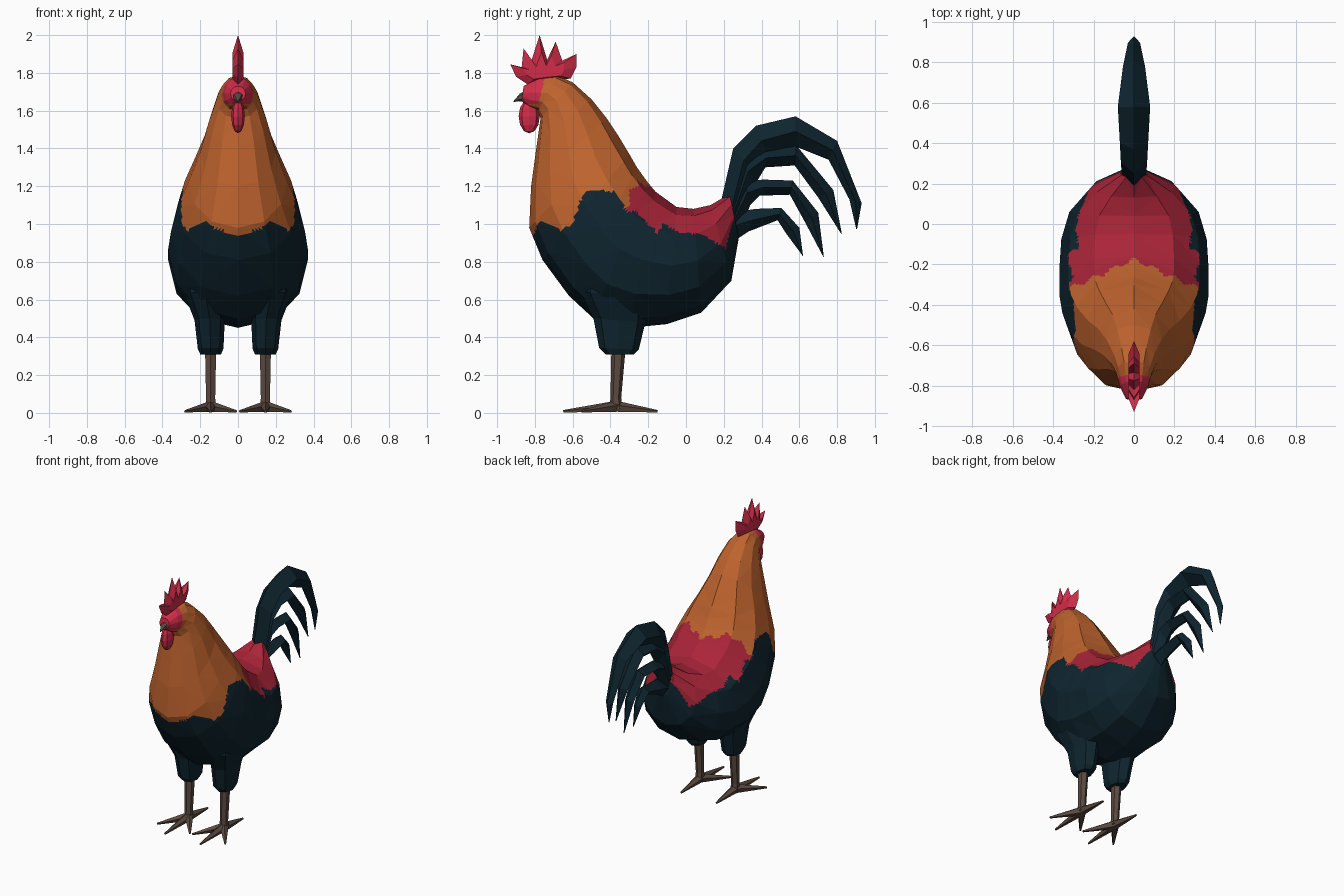
import bpy, bmesh, math
from mathutils import Vector


def material(name, rgb):
    m = bpy.data.materials.new(name)
    m.diffuse_color = (*rgb, 1)
    return m


NAVY = material("dark navy feathers", (0.0045, 0.018, 0.028))
ORANGE = material("orange hackle", (0.52, 0.125, 0.027))
CRIMSON = material("crimson saddle", (0.40, 0.018, 0.040))
RED = material("comb red", (0.64, 0.026, 0.068))
BROWN = material("leg brown", (0.105, 0.068, 0.052))
GREY = material("beak grey", (0.085, 0.070, 0.055))


def finish(name, bm, *mats):
    bmesh.ops.recalc_face_normals(bm, faces=bm.faces)
    me = bpy.data.meshes.new(name)
    bm.to_mesh(me)
    bm.free()
    ob = bpy.data.objects.new(name, me)
    for m in mats:
        me.materials.append(m)
    bpy.context.collection.objects.link(ob)
    return ob


def loft(sections, n, x0=0.0, power=1.0):
    """Skin rings; each section is (front y, z, back y, z, half width[, x offset])."""
    bm = bmesh.new()
    rings = []
    for ay, az, by, bz, w, *off in sections:
        cx = x0 + (off[0] if off else 0)
        ring = []
        for k in range(n):
            t = 2 * math.pi * k / n
            c, s = math.cos(t), math.sin(t)
            s = math.copysign(abs(s) ** power, s)
            ring.append(bm.verts.new((cx + w * s,
                                      (ay + by) / 2 + c * (ay - by) / 2,
                                      (az + bz) / 2 + c * (az - bz) / 2)))
        rings.append(ring)
    for a, b in zip(rings, rings[1:]):
        for k in range(n):
            j = (k + 1) % n
            bm.faces.new((a[k], a[j], b[j], b[k]))
    bm.faces.new(rings[0])
    bm.faces.new(rings[-1])
    return bm


def spike(name, p, q, r1, r2, mat, sides=5):
    """Tapered stick from p to q."""
    p, q = Vector(p), Vector(q)
    d = q - p
    bm = bmesh.new()
    bmesh.ops.create_cone(bm, cap_ends=True, segments=sides, radius1=r1, radius2=r2, depth=d.length)
    bm.transform(d.to_track_quat('Z', 'Y').to_matrix().to_4x4())
    bmesh.ops.translate(bm, verts=bm.verts, vec=(p + q) / 2)
    return finish(name, bm, mat)


def interp(points, x):
    if x <= points[0][0]:
        return points[0][1]
    for (x1, y1), (x2, y2) in zip(points, points[1:]):
        if x <= x2:
            return y1 + (y2 - y1) * (x - x1) / (x2 - x1)
    return points[-1][1]


# Body, neck and head: one loft from the rump to the face
bm = loft([
    (0.28, 0.93, 0.23, 1.16, 0.07),
    (0.24, 0.70, 0.13, 1.10, 0.21),
    (0.08, 0.53, 0.04, 1.08, 0.32),
    (-0.10, 0.47, -0.05, 1.09, 0.36),
    (-0.30, 0.45, -0.16, 1.17, 0.37),
    (-0.49, 0.50, -0.21, 1.23, 0.37),
    (-0.62, 0.62, -0.26, 1.30, 0.355),
    (-0.76, 0.81, -0.30, 1.37, 0.32),
    (-0.83, 0.98, -0.36, 1.47, 0.26),
    (-0.82, 1.20, -0.42, 1.56, 0.20),
    (-0.79, 1.42, -0.50, 1.66, 0.155),
    (-0.77, 1.56, -0.60, 1.75, 0.115),
    (-0.785, 1.60, -0.68, 1.785, 0.09),
    (-0.83, 1.615, -0.78, 1.775, 0.07),
    (-0.87, 1.65, -0.86, 1.73, 0.04)], 12, power=0.9)
bmesh.ops.triangulate(bm, faces=bm.faces)
bmesh.ops.subdivide_edges(bm, edges=bm.edges, cuts=7, use_grid_fill=True)

# Feather colour borders: lower edge of the bright plumage by y, saddle behind the hackle
hem = [(-0.83, 0.89), (-0.775, 1.02), (-0.66, 0.965), (-0.60, 1.0), (-0.56, 1.12),
       (-0.52, 1.18), (-0.37, 1.17), (-0.31, 1.06), (-0.27, 1.07), (-0.15, 0.95),
       (-0.12, 1.0), (-0.02, 0.95), (0.08, 0.95), (0.21, 0.87), (0.23, 0.95), (0.27, 1.08)]
for f in bm.faces:
    x, y, z = f.calc_center_median()
    x = abs(x)
    zigzag = 0.03 * abs((x / 0.05) % 2 - 1)
    if y < -0.765 - 0.25 * (1.7 - z) and z > 1.635:
        f.material_index = 3
    elif z < interp(hem, y):
        f.material_index = 0
    elif y < -0.19 - 0.45 * x + zigzag:
        f.material_index = 1
    else:
        f.material_index = 2
finish("body", bm, NAVY, ORANGE, CRIMSON, RED)

# Sickle tail feathers, diamond in section: (upper y, z, lower y, z, half width)
feathers = [
    [(0.19, 1.14, 0.28, 0.98, 0.06), (0.25, 1.40, 0.36, 1.27, 0.065), (0.37, 1.52, 0.43, 1.36, 0.07),
     (0.58, 1.57, 0.58, 1.41, 0.08), (0.80, 1.44, 0.755, 1.34, 0.055), (0.93, 1.11, 0.865, 1.13, 0.03),
     (0.906, 0.975, 0.902, 0.97, 0.003)],
    [(0.21, 1.10, 0.28, 0.97, 0.055), (0.30, 1.36, 0.36, 1.20, 0.06), (0.43, 1.40, 0.42, 1.30, 0.06),
     (0.585, 1.415, 0.575, 1.31, 0.06), (0.78, 1.18, 0.70, 1.14, 0.04), (0.825, 0.95, 0.82, 0.95, 0.003)],
    [(0.22, 1.08, 0.28, 0.94, 0.05), (0.31, 1.23, 0.34, 1.10, 0.055), (0.415, 1.235, 0.39, 1.15, 0.055),
     (0.565, 1.23, 0.55, 1.155, 0.05), (0.70, 1.06, 0.63, 1.01, 0.035), (0.73, 0.825, 0.725, 0.83, 0.003)],
    [(0.23, 1.06, 0.27, 0.92, 0.045), (0.37, 1.08, 0.33, 0.96, 0.05), (0.505, 1.085, 0.485, 1.02, 0.045),
     (0.60, 0.98, 0.53, 0.95, 0.03), (0.62, 0.83, 0.615, 0.835, 0.003)]]
for i, rings in enumerate(feathers):
    finish(f"tail_feather_{i + 1}", loft(rings, 4), NAVY)

# Comb: spiked outline on the centre plane, swelling to a thicker middle
outline = [(-0.84, 1.74), (-0.90, 1.78), (-0.93, 1.845), (-0.87, 1.83), (-0.86, 1.93),
           (-0.82, 1.86), (-0.775, 2.0), (-0.735, 1.87), (-0.69, 1.965), (-0.655, 1.865),
           (-0.58, 1.90), (-0.58, 1.83), (-0.61, 1.77), (-0.72, 1.76)]
bm = bmesh.new()
rim = [bm.verts.new((0, y, z)) for y, z in outline]
for side in (-1, 1):
    inner = [bm.verts.new((side * 0.028, -0.75 + 0.62 * (y + 0.75), 1.80 + 0.55 * (z - 1.80)))
             for y, z in outline]
    for k in range(len(rim)):
        j = (k + 1) % len(rim)
        bm.faces.new((rim[k], rim[j], inner[j], inner[k]))
    bm.faces.new(inner)
finish("comb", bm, RED)

# Wattle and beak
bm = bmesh.new()
bmesh.ops.create_uvsphere(bm, u_segments=8, v_segments=6, radius=1)
bmesh.ops.scale(bm, verts=bm.verts, vec=(0.036, 0.056, 0.09))
bmesh.ops.translate(bm, verts=bm.verts, vec=(0, -0.83, 1.57))
finish("wattle", bm, RED)
finish("beak", loft([(-0.845, 1.645, -0.845, 1.71, 0.035), (-0.885, 1.65, -0.88, 1.69, 0.02),
                     (-0.915, 1.645, -0.912, 1.652, 0.003)], 6), GREY)

# Thighs, shanks and toes, mirrored left and right
for side, label in ((-1, "left"), (1, "right")):
    s = 0.145 * side
    finish(f"{label}_thigh", loft([
        (-0.425, 0.31, -0.275, 0.31, 0.055), (-0.46, 0.345, -0.25, 0.335, 0.068),
        (-0.49, 0.50, -0.215, 0.48, 0.08, 0.005 * side),
        (-0.56, 0.64, -0.20, 0.62, 0.11, 0.03 * side),
        (-0.52, 0.80, -0.22, 0.80, 0.09, 0.04 * side)], 8, s), NAVY)
    finish(f"{label}_shank", loft([
        (-0.405, 0.02, -0.335, 0.02, 0.032), (-0.40, 0.08, -0.343, 0.08, 0.028),
        (-0.395, 0.34, -0.32, 0.34, 0.034)], 6, s), BROWN)
    for i, (dx, y) in enumerate(((0, -0.65), (0.135, -0.55), (-0.135, -0.55), (0, -0.15))):
        spike(f"{label}_toe_{i + 1}", (s, -0.37, 0.032), (s + dx, y, 0.008), 0.032, 0.007, BROWN)
